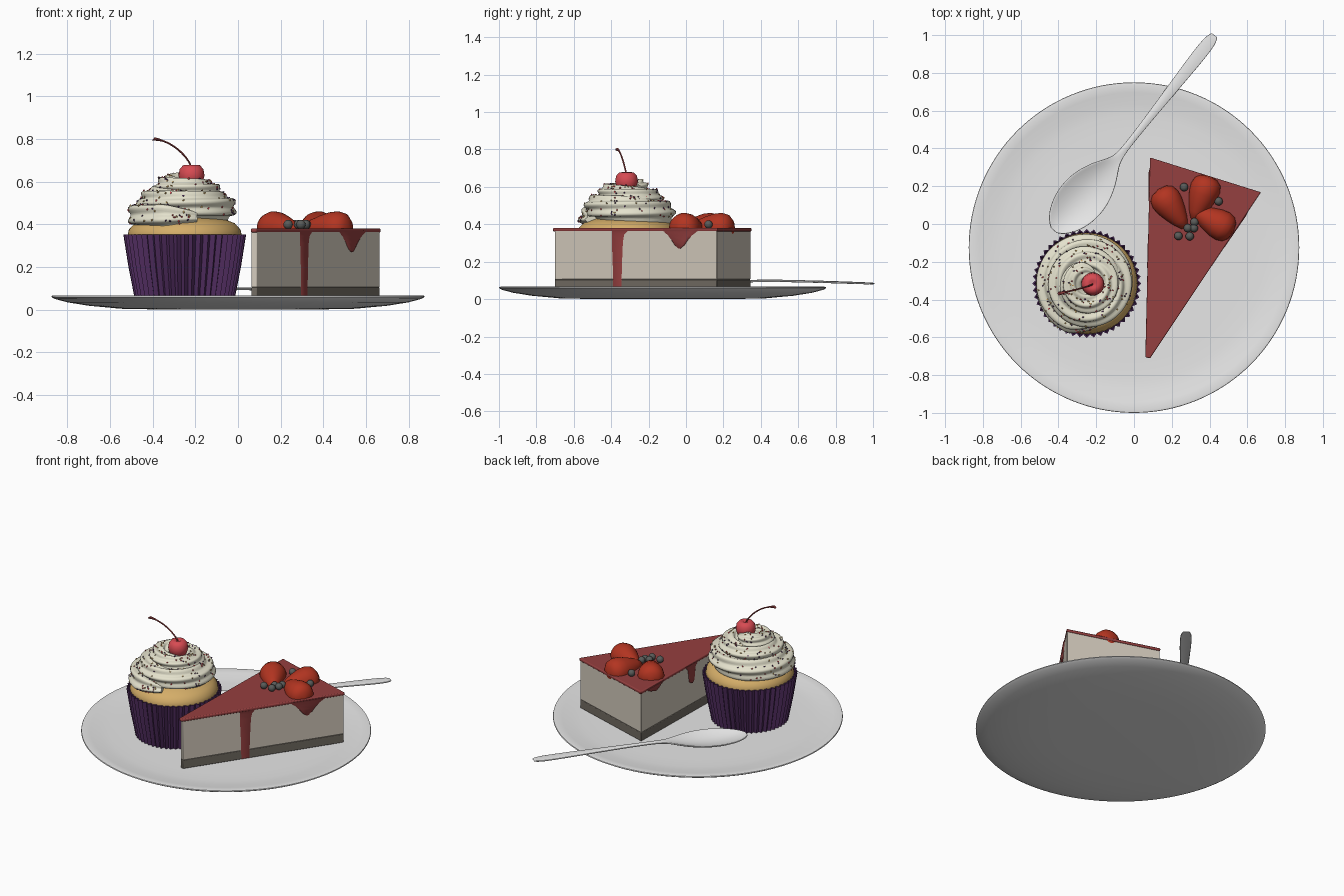
import bpy, bmesh, math, random
from math import sin, cos, pi, radians
from mathutils import Vector, Matrix

if "Cube" in bpy.data.objects:
    bpy.data.objects.remove(bpy.data.objects["Cube"])

random.seed(4)


def colour(name, r, g, b):
    m = bpy.data.materials.new(name)
    m.diffuse_color = (r, g, b, 1)
    m.use_nodes = True
    m.node_tree.nodes["Principled BSDF"].inputs["Base Color"].default_value = m.diffuse_color
    return m


WHITE = colour("white porcelain", .80, .80, .80)
PURPLE = colour("purple paper", .085, .027, .12)
GOLD = colour("golden sponge", .66, .42, .14)
CREAM = colour("cream frosting", .78, .76, .61)
CHERRY = colour("cherry red", .68, .07, .085)
GLAZE = colour("dark red glaze", .30, .05, .05)
BERRY = colour("strawberry red", .45, .035, .015)
CHEESE = colour("cheesecake beige", .66, .60, .51)
CRUST = colour("grey brown crust", .17, .15, .125)
BLUE = colour("dark grey berry", .10, .105, .10)


def finish(name, bm, *mats, angle=40):
    bmesh.ops.recalc_face_normals(bm, faces=bm.faces)
    me = bpy.data.meshes.new(name)
    bm.to_mesh(me)
    bm.free()
    for m in mats:
        me.materials.append(m)
    ob = bpy.data.objects.new(name, me)
    bpy.context.collection.objects.link(ob)
    bpy.ops.object.select_all(action='DESELECT')
    ob.select_set(True)
    bpy.context.view_layer.objects.active = ob
    bpy.ops.object.shade_smooth_by_angle(angle=radians(angle))
    return ob


def loft(name, rows, mat, wrap=True, caps=True, angle=40):
    """Skin between rows of points."""
    bm = bmesh.new()
    vs = [[bm.verts.new(p) for p in row] for row in rows]
    n = len(rows[0])
    for a, b in zip(vs, vs[1:]):
        for j in range(n if wrap else n - 1):
            k = (j + 1) % n
            bm.faces.new((a[j], a[k], b[k], b[j]))
    if caps:
        bm.faces.new(vs[0])
        bm.faces.new(vs[-1])
    return finish(name, bm, mat, angle=angle)


def lathe(name, prof, mat, centre=(0, 0), n=64, ripple=0, pleats=1, angle=40):
    rows = []
    for r, z in prof:
        row = []
        for i in range(n):
            a = 2 * pi * i / n
            rr = r + (ripple * cos(pleats * a) if r > .01 else 0)
            row.append((centre[0] + rr * cos(a), centre[1] + rr * sin(a), z))
        rows.append(row)
    return loft(name, rows, mat, angle=angle)


# Plate
lathe("plate", [(.35, 0), (.55, .004), (.70, .018), (.80, .034), (.86, .05), (.875, .059),
                (.873, .065), (.86, .067), (.82, .062), (.76, .053), (.70, .049), (.60, .048),
                (.002, .048)], WHITE, (0, -.125), 128, angle=60)

# Cupcake wrapper and sponge
CX, CY = -.25, -.315
lathe("cupcake_wrapper", [(.225, .048), (.255, .2), (.279, .352), (.270, .352), (.262, .32)],
      PURPLE, (CX, CY), 192, .009, 48, 50)
lathe("cupcake_sponge", [(.255, .30), (.268, .345), (.262, .375), (.235, .405), (.17, .43),
                         (.08, .44), (.002, .442)], GOLD, (CX, CY))


# Frosting: one ridged tube spiralling upwards
def swirl(t, phi, lift=0):
    a = radians(-75 - 960 * t)
    R = .19 - .135 * t ** 1.4
    r = .084 - .036 * t
    r *= min(1, .45 + t * 14) * min(1, .25 + (1 - t) * 12)
    r = r * (1 + .13 * cos(7 * phi + 30 * t)) + lift
    R += r * cos(phi)
    return Vector((CX + R * cos(a), CY + R * sin(a), .425 + .18 * t + r * .9 * sin(phi)))


loft("frosting_swirl", [[swirl(i / 220, 2 * pi * j / 56) for j in range(56)]
                        for i in range(221)], CREAM, angle=60)

# Sprinkles scattered on the outward side of the swirl
bm = bmesh.new()
for i in range(330):
    p = swirl(random.uniform(.02, .95) ** 1.2, random.uniform(-.6, 1.9), .001)
    turn = Matrix.Rotation(random.uniform(0, pi), 4, 'Z') @ Matrix.Rotation(random.uniform(0, pi), 4, 'Y')
    before = set(bm.faces)
    bmesh.ops.create_icosphere(bm, subdivisions=1, radius=.0042,
                               matrix=Matrix.Translation(p) @ turn @ Matrix.Diagonal((1.6, 1, 1, 1)))
    for f in set(bm.faces) - before:
        f.material_index = i % 3
finish("sprinkles", bm, PURPLE, GOLD, CHERRY)


def ball(name, p, r, mat):
    bm = bmesh.new()
    bmesh.ops.create_uvsphere(bm, u_segments=28, v_segments=18, radius=r,
                              matrix=Matrix.Translation(p))
    return finish(name, bm, mat)


# Cherry with dimple and bent stem
lathe("cherry", [(.002, .568), (.03, .574), (.052, .596), (.061, .628), (.056, .658), (.04, .677),
                 (.02, .679), (.002, .668)], CHERRY, (-.218, -.318), 32, angle=80)
stem = []
for i in range(15):
    t = i / 14
    c = Vector((-.218 - .18 * t ** 1.3, -.318 - .05 * t, .665 + .135 * (1 - (1 - t) ** 1.7)))
    r = .0045 + .006 * max(0, t - .8) / .2
    side, up = Vector((.6, .1, .75)), Vector((0, 1, 0))
    stem.append([c + r * (side * cos(k * pi / 4) + up * sin(k * pi / 4)) for k in range(8)])
loft("cherry_stem", stem, GLAZE)

# Cheesecake slice: crust, filling and glaze
A, B, C = Vector((.085, .352)), Vector((.672, .168)), Vector((.068, -.712))
OUT = [A, B, Vector((.085, -.712)), Vector((.06, -.705))]
MID = (A + B + C) / 3


def slab(name, z0, z1, mat, scale, bevel):
    pts = [MID + (p - MID) * scale for p in OUT]
    ob = loft(name, [[(p.x, p.y, z) for p in pts] for z in (z0, z1)], mat)
    m = ob.modifiers.new("soft edges", 'BEVEL')
    m.width, m.segments = bevel, 3


slab("cheesecake_crust", .048, .105, CRUST, .985, .004)
slab("cheesecake_filling", .105, .368, CHEESE, .985, .004)
slab("cheesecake_glaze", .362, .381, GLAZE, 1, .006)


def drip(name, p, q, t, prof):
    """Run of glaze down the wall p-q, prof = (height, half width)."""
    d = (q - p).normalized()
    n = Vector((d.y, -d.x))
    c = p.lerp(q, t)
    rows = []
    for z, w in prof:
        row = []
        for s, o in ((-1, -.012), (-1, 0), (-.7, .007), (.7, .007), (1, 0), (1, -.012)):
            v = c + d * s * w + n * (o - .001)
            row.append((v.x, v.y, z))
        rows.append(row)
    loft(name, rows, mat=GLAZE, angle=60)


drip("long_drip", C, B, .395, [(.372, .115), (.362, .085), (.345, .06), (.31, .05), (.2, .042), (.05, .036)])
drip("pointed_drip", C, B, .77, [(.372, .14), (.36, .11), (.34, .08), (.315, .055), (.29, .035), (.275, .015), (.27, .005)])
drip("side_drip", A, C, .49, [(.372, .09), (.36, .06), (.34, .042), (.29, .036), (.26, .028), (.245, .008)])
drip("short_drip", A, C, .14, [(.372, .10), (.36, .075), (.345, .045), (.335, .01)])

# Strawberries lying with tips together
for i, (x, y, deg) in enumerate([(.195, .09, 125), (.362, .145, 70), (.425, .012, -28)]):
    ob = lathe(f"strawberry_{i + 1}", [(.002, -.135), (.02, -.128), (.042, -.09), (.062, -.04), (.077, .01),
                                       (.081, .05), (.071, .085), (.045, .107), (.002, .115)],
               BERRY, n=32, angle=80)
    ob.location = (x, y, .38)
    ob.rotation_euler = (0, pi / 2, radians(deg))

# Small berries
for i, (x, y) in enumerate([(.265, .195), (.448, .12), (.32, .01), (.285, -.022),
                            (.317, -.022), (.235, -.063), (.295, -.065)]):
    ball(f"small_berry_{i + 1}", (x, y, .399), .022, BLUE)

# Spoon: rows of (x, y, half width, bowl depth, height)
tip, neck, end = Vector((-.425, -.035)), Vector((-.09, .345)), Vector((.427, 1.0))
rows = []
for seg, p, q, table in (
        (0, tip, neck, [(0, .02, 0, .09), (.05, .06, .008, .09), (.18, .105, .026, .09), (.38, .132, .036, .09),
                        (.6, .125, .034, .09), (.8, .085, .02, .092), (.93, .042, .006, .094)]),
        (1, neck, end, [(.01, .022, -.003, .095), (.1, .016, -.005, .096), (.3, .019, -.005, .094), (.6, .029, -.004, .09),
                        (.85, .037, -.003, .085), (.96, .034, -.002, .083), (1, .018, 0, .083)])):
    d = (q - p).normalized()
    n = Vector((-d.y, d.x))
    for t, w, depth, z in table:
        c = p.lerp(q, t)
        rows.append([(*(c + n * w * s), z - depth * (1 - s * s)) for s in (-1, -.8, -.4, 0, .4, .8, 1)])
spoon = loft("spoon", rows, WHITE, wrap=False, caps=False, angle=80)
m = spoon.modifiers.new("thickness", 'SOLIDIFY')
m.thickness, m.offset = .009, 0
m = spoon.modifiers.new("smooth", 'SUBSURF')
m.levels = m.render_levels = 2
